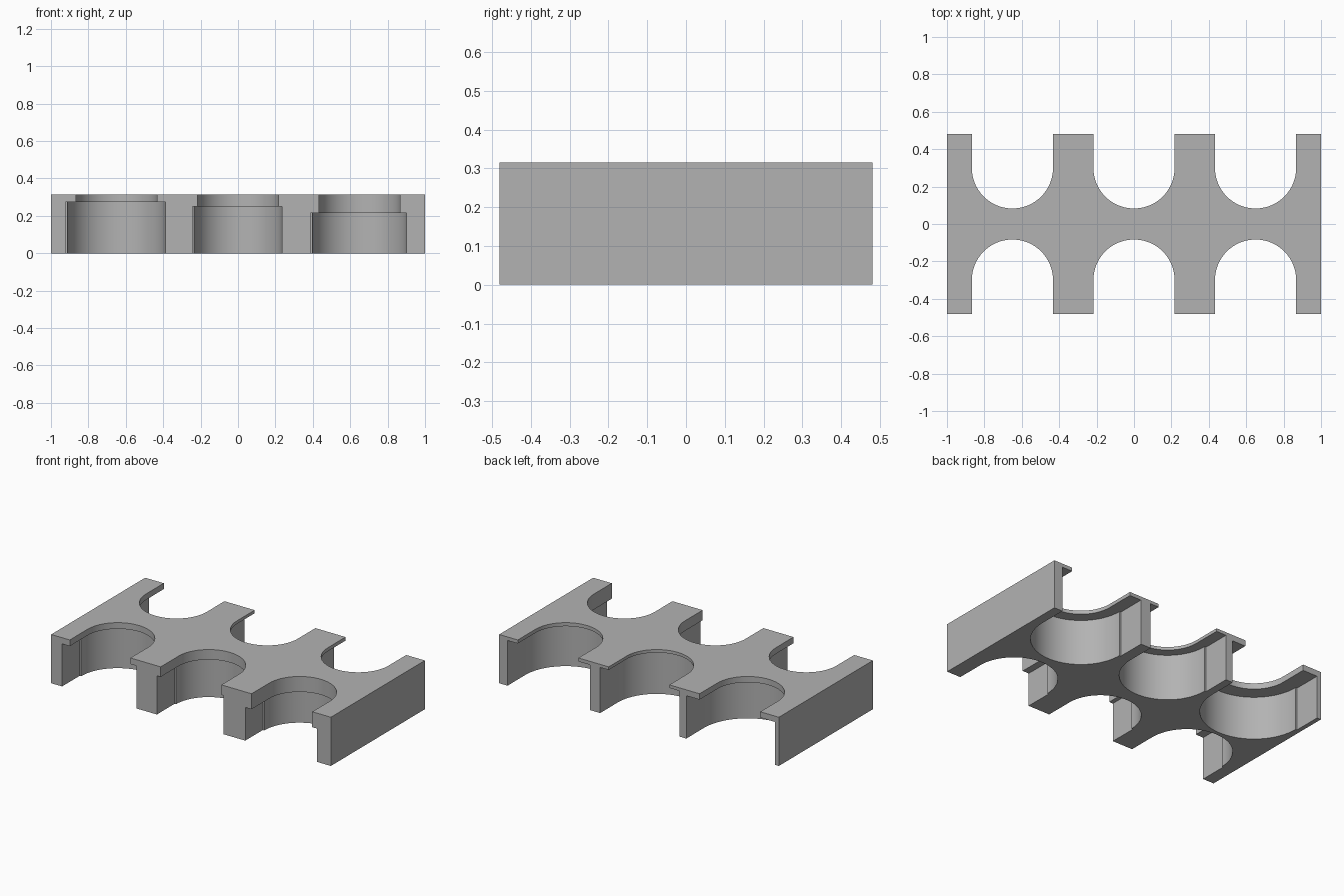
import bpy, bmesh, math

cube = bpy.data.objects.get("Cube")
if cube:
    bpy.data.objects.remove(cube, do_unlink=True)

LENGTH, DEPTH, HEIGHT = 2.0, 0.96, 0.315
SPACING, BAY_Y = 0.65, 0.3
TOP_RADIUS, LEAD = 0.217, 0.01

grey = bpy.data.materials.new("plain_grey")
grey.use_nodes = True
colour = (0.45, 0.45, 0.45, 1)
grey.diffuse_color = colour
grey.node_tree.nodes["Principled BSDF"].inputs["Base Color"].default_value = colour


def prism(name, outline, bottom, top):
    """Extrude a flat outline upwards into a solid."""
    bm = bmesh.new()
    face = bm.faces.new([bm.verts.new((x, y, bottom)) for x, y in outline])
    solid = bmesh.ops.extrude_face_region(bm, geom=[face])
    verts = [v for v in solid["geom"] if isinstance(v, bmesh.types.BMVert)]
    bmesh.ops.translate(bm, verts=verts, vec=(0, 0, top - bottom))
    bmesh.ops.recalc_face_normals(bm, faces=bm.faces)
    mesh = bpy.data.meshes.new(name)
    bm.to_mesh(mesh)
    bm.free()
    mesh.materials.append(grey)
    obj = bpy.data.objects.new(name, mesh)
    bpy.context.collection.objects.link(obj)
    return obj


def bay_outline(cx, side, radius, lead, steps=64):
    """Half-round pocket with a straight mouth open to the front or back."""
    arc = [math.pi * i / steps for i in range(steps + 1)]
    pts = [(cx + radius * math.cos(a), side * (BAY_Y - radius * math.sin(a))) for a in arc]
    mouth = side * (DEPTH / 2 + 0.1)
    left = cx - radius - lead
    if lead:
        pts.append((left, side * BAY_Y))
    return pts + [(left, mouth), (cx + radius, mouth)]


# Main block
x, y = LENGTH / 2, DEPTH / 2
holder = prism("holder_block", [(-x, -y), (x, -y), (x, y), (-x, y)], 0, HEIGHT)


def cut(outline, bottom, top):
    cutter = prism("bay_cutter", outline, bottom, top)
    cutter.hide_render = True
    mod = holder.modifiers.new("bay", "BOOLEAN")
    mod.operation = "DIFFERENCE"
    mod.solver = "EXACT"
    mod.object = cutter
    bpy.ops.object.select_all(action="DESELECT")
    holder.select_set(True)
    bpy.context.view_layer.objects.active = holder
    bpy.ops.object.modifier_apply(modifier=mod.name)
    bpy.data.objects.remove(cutter, do_unlink=True)


# Each bay: side, column, pocket radius, pocket ceiling
bays = [
    (-1, -1, 0.262, 0.275), (-1, 0, 0.234, 0.25), (-1, 1, 0.252, 0.215),
    (1, -1, 0.312, 0.277), (1, 0, 0.278, 0.295), (1, 1, 0.29, 0.292),
]
for side, column, radius, ceiling in bays:
    cx = column * SPACING
    # Wide pocket below, narrower opening through the top lip
    cut(bay_outline(cx, side, radius, LEAD), -0.1, ceiling)
    cut(bay_outline(cx, side, TOP_RADIUS, 0), 0.1, HEIGHT + 0.1)

bpy.ops.object.shade_smooth_by_angle(angle=math.radians(30))
